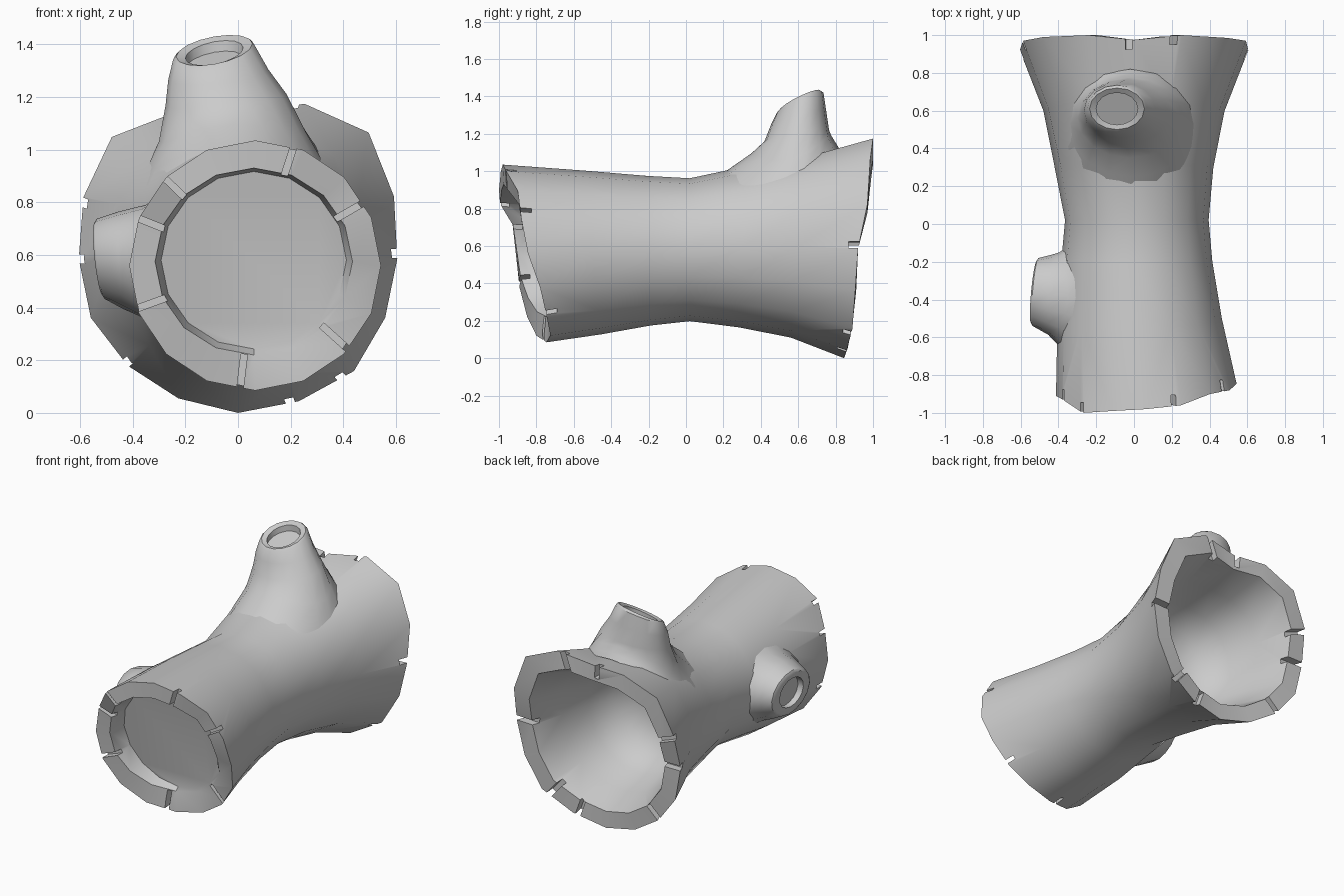
import bpy, bmesh, math
from mathutils import Vector

SIDES = 16

old = bpy.data.objects.get("Cube")
if old:
    bpy.data.objects.remove(old, do_unlink=True)

grey = bpy.data.materials.new("plain_grey")
grey.use_nodes = True
grey.diffuse_color = (0.6, 0.6, 0.6, 1)
grey.node_tree.nodes["Principled BSDF"].inputs["Base Color"].default_value = (0.6, 0.6, 0.6, 1)


def ring(centre, u, v):
    """Ellipse with half axes u and v."""
    angles = [2 * math.pi * i / SIDES for i in range(SIDES)]
    return [Vector(centre) + Vector(u) * math.cos(a) + Vector(v) * math.sin(a) for a in angles]


def loft(name, rings, cap_start=True):
    """Skin through the rings, capped at the end and, if wanted, at the start."""
    bm = bmesh.new()
    rows = [[bm.verts.new(p) for p in r] for r in rings]
    for a, b in zip(rows, rows[1:]):
        n = len(a)
        for i in range(n):
            bm.faces.new((a[i], a[(i + 1) % n], b[(i + 1) % n], b[i]))
    if cap_start:
        bm.faces.new(rows[0])
    bm.faces.new(rows[-1])
    bmesh.ops.recalc_face_normals(bm, faces=bm.faces)
    mesh = bpy.data.meshes.new(name)
    bm.to_mesh(mesh)
    bm.free()
    mesh.materials.append(grey)
    obj = bpy.data.objects.new(name, mesh)
    bpy.context.collection.objects.link(obj)
    return obj


def activate(obj):
    bpy.ops.object.select_all(action='DESELECT')
    obj.select_set(True)
    bpy.context.view_layer.objects.active = obj


def log_ring(y, cx, cz, rx, rz, lean=0.0, lobe=0.0):
    """Cross-section; lobe blends in the swollen shoulders of the back end."""
    pts = ring((cx, y, cz), (rx, 0, 0), (0, lean * rz, rz))
    mid = Vector((cx, y, cz))
    return [mid + (p - mid) * (1 + lobe * s) for p, s in zip(pts, SHOULDERS)]


def rim_ring(depths, *section):
    """Cross-section whose points are pushed to the broken edge's depths."""
    pts = log_ring(0, *section)
    for p, y in zip(pts, depths):
        p.y = y
    return pts


# Broken edges, counter-clockwise from +x
SHOULDERS = [0, .06, .16, .09, -.06, .03, .12, .05, 0, 0, -.02, -.02, 0, 0, .03, 0]
FRONT = [-.845, -.88, -.9, -.96, -.98, -.99, -1, -.93,
         -.91, -.89, -.85, -.8, -.745, -.725, -.745, -.78]
BACK = [.92, .97, .985, 1, .975, 1, .99, .97, .92, .91, .89, .865, .845, .86, .89, .905]

# Outer skin stations: y, centre x and z, radius x and z, lean
SKIN = [
    (-0.86, 0.065, 0.56, 0.478, 0.475, -0.25),
    (-0.5, 0.03, 0.565, 0.435, 0.438, -0.1),
    (-0.2, 0.015, 0.575, 0.4, 0.4, -0.03),
    (0.02, 0.015, 0.58, 0.38, 0.382, 0.0),
    (0.3, 0.0, 0.595, 0.42, 0.43, 0.04),
    (0.6, 0.0, 0.6, 0.48, 0.49, 0.08),
    (0.92, 0.0, 0.585, 0.605, 0.585, 0.13),
]


def skin_at(y):
    """Centre and radii of the skin at a place along the log."""
    for a, b in zip(SKIN, SKIN[1:]):
        if y <= b[0]:
            t = (y - a[0]) / (b[0] - a[0])
            return [p + (q - p) * t for p, q in zip(a, b)][1:5]
    return SKIN[-1][1:5]


# Log: recessed front plate, front rim, skin, back rim, bowl-shaped hollow
skin_rings = [log_ring(*s) for s in SKIN[1:-2]] + [log_ring(*SKIN[-2], 0.5)]
log = loft("hollow_log", [
    log_ring(-0.785, 0.06, 0.58, 0.352, 0.337, -0.2),
    rim_ring([y + 0.005 for y in FRONT], 0.06, 0.575, 0.375, 0.355),
    rim_ring(FRONT, *SKIN[0][1:5]),
    *skin_rings,
    rim_ring(BACK, *SKIN[-1][1:5], 0, 1),
    rim_ring(BACK, 0.0, 0.585, 0.49, 0.475, 0, 1),
    log_ring(0.7, 0.0, 0.59, 0.42, 0.415, 0.1, 0.6),
    log_ring(0.5, 0.0, 0.59, 0.365, 0.37, 0.06, 0.3),
    log_ring(0.36, 0.0, 0.59, 0.29, 0.295, 0.04),
    log_ring(0.28, 0.0, 0.59, 0.15, 0.15, 0.02),
])


# Split notches around both broken rims
def notch(depths, cx, cz, r, degrees, width, depth):
    a = math.radians(degrees)
    out = Vector((math.cos(a), 0, math.sin(a)))
    side = Vector((-out.z, 0, out.x))
    along = Vector((0, 1, 0))
    mid = Vector((cx, depths[round(degrees * SIDES / 360) % SIDES], cz)) + out * r
    inner = [mid - out * 0.13 + side * width * i + along * depth * j
             for i, j in ((-.5, -1), (.5, -1), (.5, 1), (-.5, 1))]
    cutter = loft("notch_cutter", [inner, [p + out * 0.35 for p in inner]])
    cutter.hide_render = True
    mod = log.modifiers.new("notch", 'BOOLEAN')
    mod.operation = 'DIFFERENCE'
    mod.solver = 'EXACT'
    mod.object = cutter
    activate(log)
    bpy.ops.object.modifier_apply(modifier=mod.name)
    bpy.data.objects.remove(cutter, do_unlink=True)


for deg in (72, 30, -42, -97, -160, 158, 136):
    notch(FRONT, 0.065, 0.56, 0.47, deg, 0.025, 0.055)
for deg in (93, 70, 2, -49, -70, -137, 180, 160):
    notch(BACK, 0.0, 0.585, 0.6, deg, 0.035, 0.05)


# Broken branch on the top, flaring into the skin, with a steep back and a tilted mouth
def top_skirt(cx, rx, y0, y1, lift):
    pts = ring((cx, (y0 + y1) / 2, 0), (rx, 0, 0), (0, (y1 - y0) / 2, 0))
    for p in pts:
        mx, mz, sx, sz = skin_at(p.y)
        p.z = mz + sz * math.sqrt(max(0, 1 - ((p.x - mx) / sx) ** 2)) + lift
    return pts


def top_ring(cx, rx, y0, y1, z0, z1, tilt=0.02):
    return ring((cx, (y0 + y1) / 2, (z0 + z1) / 2), (rx, 0, tilt),
                (0, (y1 - y0) / 2, (z1 - z0) / 2))


top_branch = loft("top_branch", [
    top_skirt(-0.02, 0.38, 0.17, 0.82, -0.025),
    top_skirt(-0.01, 0.335, 0.25, 0.80, 0.012),
    top_skirt(-0.02, 0.28, 0.35, 0.775, 0.06),
    top_ring(-0.045, 0.23, 0.42, 0.765, 1.16, 1.22),
    top_ring(-0.075, 0.19, 0.455, 0.75, 1.25, 1.32),
    top_ring(-0.09, 0.157, 0.485, 0.735, 1.31, 1.42, 0.025),
    top_ring(-0.09, 0.145, 0.50, 0.72, 1.325, 1.43, 0.025),
    top_ring(-0.09, 0.11, 0.525, 0.695, 1.325, 1.41),
    top_ring(-0.09, 0.11, 0.525, 0.695, 1.285, 1.37),
], cap_start=False)


# Short knot on the right side
def side_skirt(y, z, ry, rz, lift):
    pts = ring((0, y, z), (0, ry, 0), (0, 0, rz))
    for p in pts:
        mx, mz, sx, sz = skin_at(p.y)
        p.x = mx - sx * math.sqrt(max(0, 1 - ((p.z - mz) / sz) ** 2)) - lift
    return pts


def side_ring(x, y, z, ry, rz, lean=0.015):
    return ring((x, y, z), (lean, ry, 0), (-lean, 0, rz))


side_knot = loft("side_knot", [
    side_skirt(-0.39, 0.57, 0.27, 0.26, -0.025),
    side_skirt(-0.385, 0.575, 0.235, 0.215, 0.015),
    side_ring(-0.445, -0.375, 0.58, 0.212, 0.185, 0.008),
    side_ring(-0.522, -0.36, 0.585, 0.18, 0.152),
    side_ring(-0.53, -0.36, 0.585, 0.165, 0.138),
    side_ring(-0.528, -0.36, 0.585, 0.11, 0.1, 0.01),
    side_ring(-0.488, -0.36, 0.585, 0.11, 0.1, 0.01),
], cap_start=False)

for obj in (log, top_branch, side_knot):
    activate(obj)
    bpy.ops.object.shade_smooth_by_angle(angle=math.radians(40))
